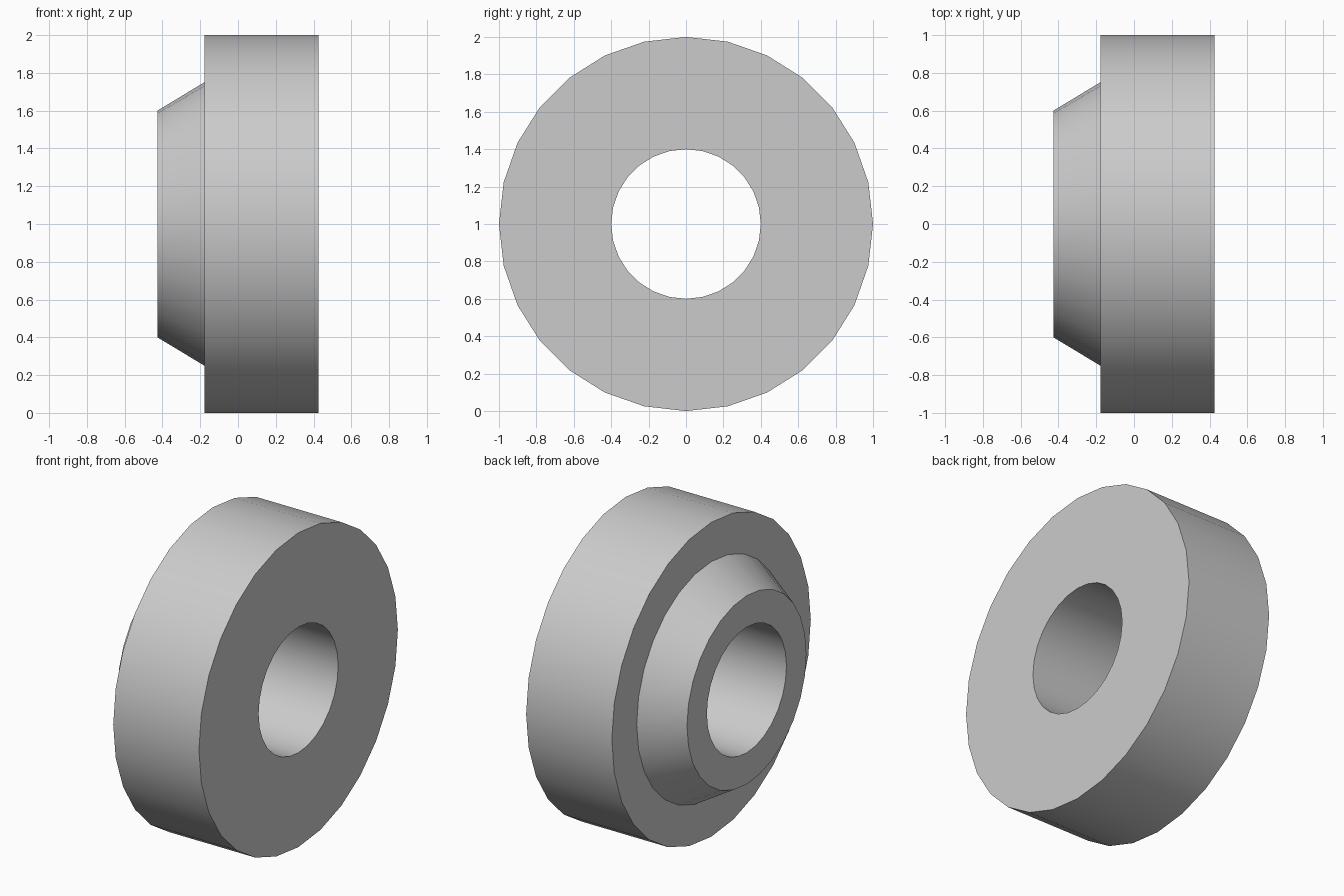
import bpy
import bmesh
from math import pi, radians, sin, cos

cube = bpy.data.objects.get("Cube")
if cube:
    bpy.data.objects.remove(cube, do_unlink=True)

SIDES = 28

# Grey finish
grey = bpy.data.materials.new("grey")
grey.use_nodes = True
colour = (0.6, 0.6, 0.6, 1.0)
grey.diffuse_color = colour
grey.node_tree.nodes["Principled BSDF"].inputs["Base Color"].default_value = colour


def revolve(name, profile):
    """Spin a closed (x, radius) profile around the x axis through z = 1."""
    bm = bmesh.new()
    rings = []
    for i in range(SIDES):
        a = 2 * pi * i / SIDES
        rings.append([bm.verts.new((x, r * cos(a), 1 + r * sin(a))) for x, r in profile])
    n = len(profile)
    for i in range(SIDES):
        here, there = rings[i], rings[(i + 1) % SIDES]
        for j in range(n):
            k = (j + 1) % n
            bm.faces.new((here[j], here[k], there[k], there[j]))
    bmesh.ops.recalc_face_normals(bm, faces=bm.faces)
    mesh = bpy.data.meshes.new(name)
    bm.to_mesh(mesh)
    bm.free()
    mesh.materials.append(grey)
    obj = bpy.data.objects.new(name, mesh)
    bpy.context.collection.objects.link(obj)
    return obj


# Thick disc with a tapered hub on its right side and a through bore
spacer = revolve("tapered_spacer_ring", [
    (0.425, 0.4), (0.425, 1.0),
    (-0.178, 1.0), (-0.178, 0.75),
    (-0.427, 0.6), (-0.427, 0.4),
])

bpy.ops.object.select_all(action="DESELECT")
spacer.select_set(True)
bpy.context.view_layer.objects.active = spacer
bpy.ops.object.shade_smooth_by_angle(angle=radians(30))
